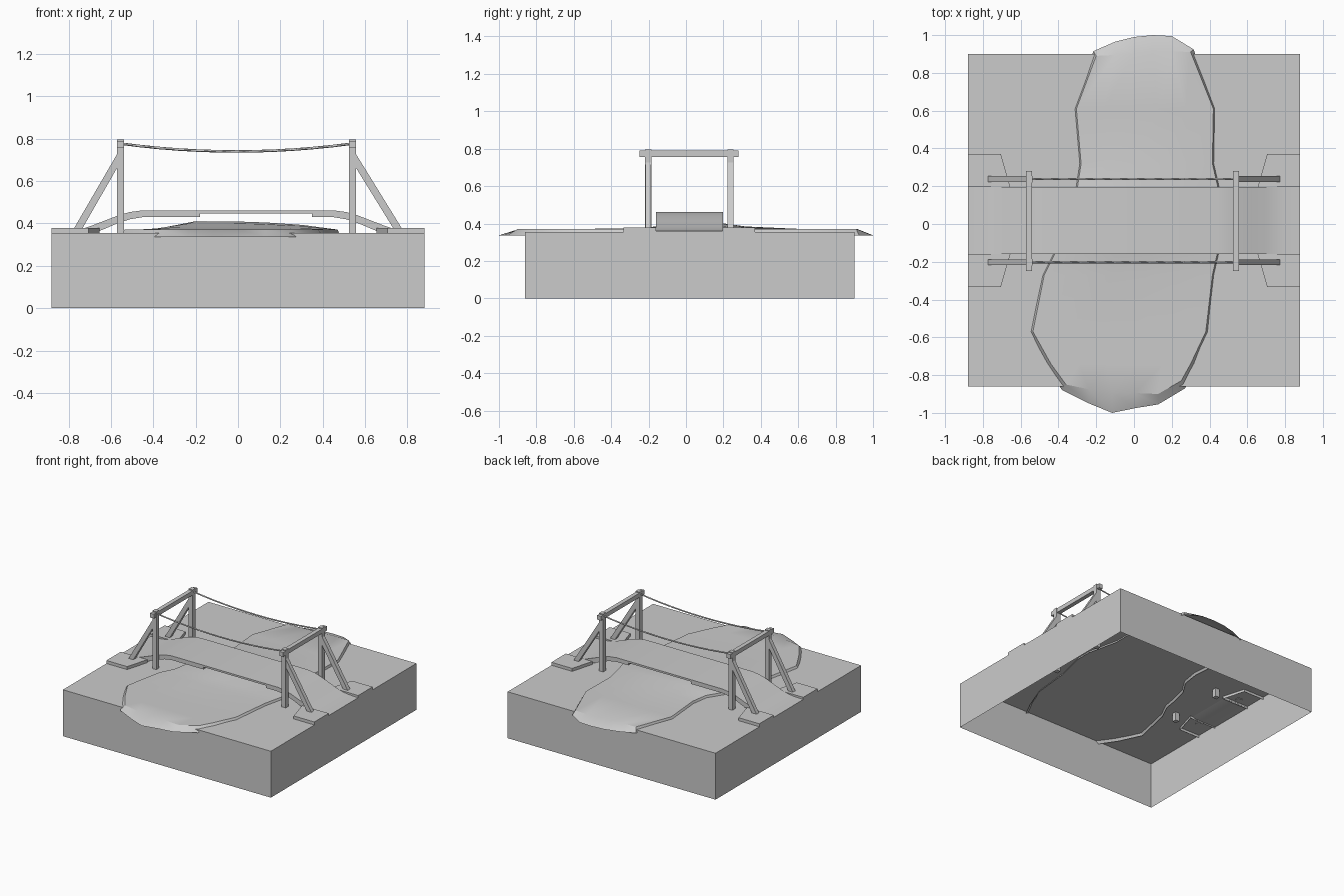
import bpy, bmesh, math

if "Cube" in bpy.data.objects:
    bpy.data.objects.remove(bpy.data.objects["Cube"])

def make(name, verts, faces, smooth=False):
    me = bpy.data.meshes.new(name)
    me.from_pydata(verts, [], faces)
    bm = bmesh.new()
    bm.from_mesh(me)
    bmesh.ops.recalc_face_normals(bm, faces=bm.faces)
    bm.to_mesh(me)
    bm.free()
    ob = bpy.data.objects.new(name, me)
    bpy.context.collection.objects.link(ob)
    if smooth:
        bpy.context.view_layer.objects.active = ob
        ob.select_set(True)
        bpy.ops.object.shade_smooth_by_angle(angle=math.radians(25))
        ob.select_set(False)
    return ob

def prism(name, outline, lo, hi, axis='y', open_bottom=False, smooth=False):
    """Extrude an outline: (x, z) along y, or (x, y) along z."""
    n = len(outline)
    def pt(p, d):
        return (p[0], d, p[1]) if axis == 'y' else (p[0], p[1], d)
    verts = [pt(p, lo) for p in outline] + [pt(p, hi) for p in outline]
    faces = [(i, (i + 1) % n, n + (i + 1) % n, n + i) for i in range(n)]
    faces.append(tuple(range(n, 2 * n)))
    if not open_bottom:
        faces.append(tuple(range(n))[::-1])
    return make(name, verts, faces, smooth)

def box(name, x0, x1, y0, y1, z0, z1, open_bottom=False):
    return prism(name, [(x0, y0), (x1, y0), (x1, y1), (x0, y1)], z0, z1, 'z', open_bottom)

# Ground block, hollow underneath
base = box("ground_block", -0.88, 0.88, -0.86, 0.90, 0, 0.355, True)
bm = bmesh.new()
bm.from_mesh(base.data)
for f in bm.faces:      # open shell: outward normals
    c = f.calc_center_median()
    if f.normal.dot(c - type(c)((0, 0.02, 0.15))) < 0:
        f.normal_flip()
bm.to_mesh(base.data)
bm.free()

# River: raised sheet with sloping banks; rows are (y, left x, right x, bank width)
rows = [(-0.85, -0.36, 0.25, 0.02), (-0.74, -0.44, 0.30, 0.035), (-0.57, -0.535, 0.38, 0.02),
        (-0.27, -0.475, 0.415, 0.015), (-0.16, -0.42, 0.44, 0.015), (-0.04, -0.40, 0.47, 0.015),
        (0.08, -0.37, 0.47, 0.015), (0.19, -0.30, 0.445, 0.015), (0.32, -0.28, 0.415, 0.015),
        (0.61, -0.305, 0.42, 0.015), (0.89, -0.20, 0.30, 0.015)]
front_in = (-0.85, -0.875, -0.89, -0.895, -0.90, -0.83)
back_in = (0.89, 0.895, 0.90, 0.91, 0.915, 0.91)
front_out = (-0.88, -0.95, -1.0, -0.975, -0.955, -0.87)
back_out = (0.915, 0.965, 0.99, 1.0, 0.995, 0.925)
N, R = 6, len(rows)
verts, faces = [], []
for r, (y, xl, xr, w) in enumerate(rows):
    for c in range(N):
        t = c / (N - 1)
        yy = front_in[c] if r == 0 else back_in[c] if r == R - 1 else y
        bump = 0.04 * math.exp(-((yy - 0.08) / 0.23) ** 2) * max(0, 1 - (abs(t - 0.3) / 0.75) ** 2) * (t > 0) * (t < 1)
        verts.append((xl + (xr - xl) * t, yy, 0.371 + bump))
for r in range(R - 1):
    for c in range(N - 1):
        a = r * N + c
        faces.append((a, a + 1, a + N + 1, a + N))
ring = [(0, c) for c in range(N)] + [(r, N - 1) for r in range(1, R)]
ring += [(R - 1, c) for c in range(N - 2, -1, -1)] + [(r, 0) for r in range(R - 2, 0, -1)]
first = len(verts)
for r, c in ring:
    x, y, z = verts[r * N + c]
    w = rows[r][3]
    x += -w if c == 0 else w if c == N - 1 else 0
    y = front_out[c] if r == 0 else back_out[c] if r == R - 1 else y
    verts.append((x, y, 0.337))
for i, (r, c) in enumerate(ring):
    r2, c2 = ring[(i + 1) % len(ring)]
    faces.append((r * N + c, first + i, first + (i + 1) % len(ring), r2 * N + c2))
river = make("river", verts, faces, True)
if sum(p.normal.z for p in river.data.polygons) < 0:
    river.data.flip_normals()

# Arched bridge deck
half = [(0.45, 0.462), (0.51, 0.454), (0.56, 0.440), (0.62, 0.417), (0.70, 0.386),
        (0.75, 0.371), (0.80, 0.364), (0.88, 0.361)]
top = [(-x, z) for x, z in reversed(half)] + half
under = [(0.88, 0.345), (0.70, 0.345), (0.57, 0.400), (0.51, 0.420), (0.45, 0.430), (0.35, 0.430),
         (0.35, 0.448), (-0.18, 0.448), (-0.18, 0.430), (-0.45, 0.430), (-0.51, 0.420),
         (-0.57, 0.400), (-0.70, 0.345), (-0.88, 0.345)]
prism("bridge_deck", top + under, -0.16, 0.197, smooth=True)

# Footing slabs, posts, braces and crossbeams at both ends
YC = 0.018
for sx, side in ((-1, "left"), (1, "right")):
    px = -0.555 if sx < 0 else 0.54
    for sy, end in ((-1, "front"), (1, "back")):
        y_in, y_out = YC + sy * 0.178, YC + sy * 0.352
        slab = prism(f"footing_{side}_{end}",
                     [(sx * 0.88, y_in), (sx * 0.655, y_in), (sx * 0.705, y_out), (sx * 0.88, y_out)],
                     0.335, 0.378, 'z', True)
        if max(p.normal.z for p in slab.data.polygons) < 0.5:
            slab.data.flip_normals()
        yc = YC + sy * 0.22
        box(f"post_{side}_{end}", px - 0.017, px + 0.017, yc - 0.017, yc + 0.017, 0.29, 0.797)
        prism(f"brace_{side}_{end}",
              [(sx * 0.79, 0.35), (sx * 0.75, 0.35), (px, 0.69), (px, 0.755)],
              yc - 0.015, yc + 0.015)
    box(f"crossbeam_{side}", px - 0.016, px + 0.016, -0.248, 0.28, 0.757, 0.79)

# Sagging ropes between the towers
for y, end in ((YC - 0.22, "front"), (YC + 0.22, "back")):
    cu = bpy.data.curves.new(f"rope_{end}", 'CURVE')
    cu.dimensions = '3D'
    cu.bevel_depth = 0.006
    cu.bevel_resolution = 0
    cu.use_fill_caps = True
    sp = cu.splines.new('POLY')
    sp.points.add(12)
    for i, p in enumerate(sp.points):
        t = i / 6 - 1
        p.co = (-0.0075 + 0.5475 * t, y, 0.74 + 0.037 * t * t, 1)
    bpy.context.collection.objects.link(bpy.data.objects.new(f"rope_{end}", cu))
